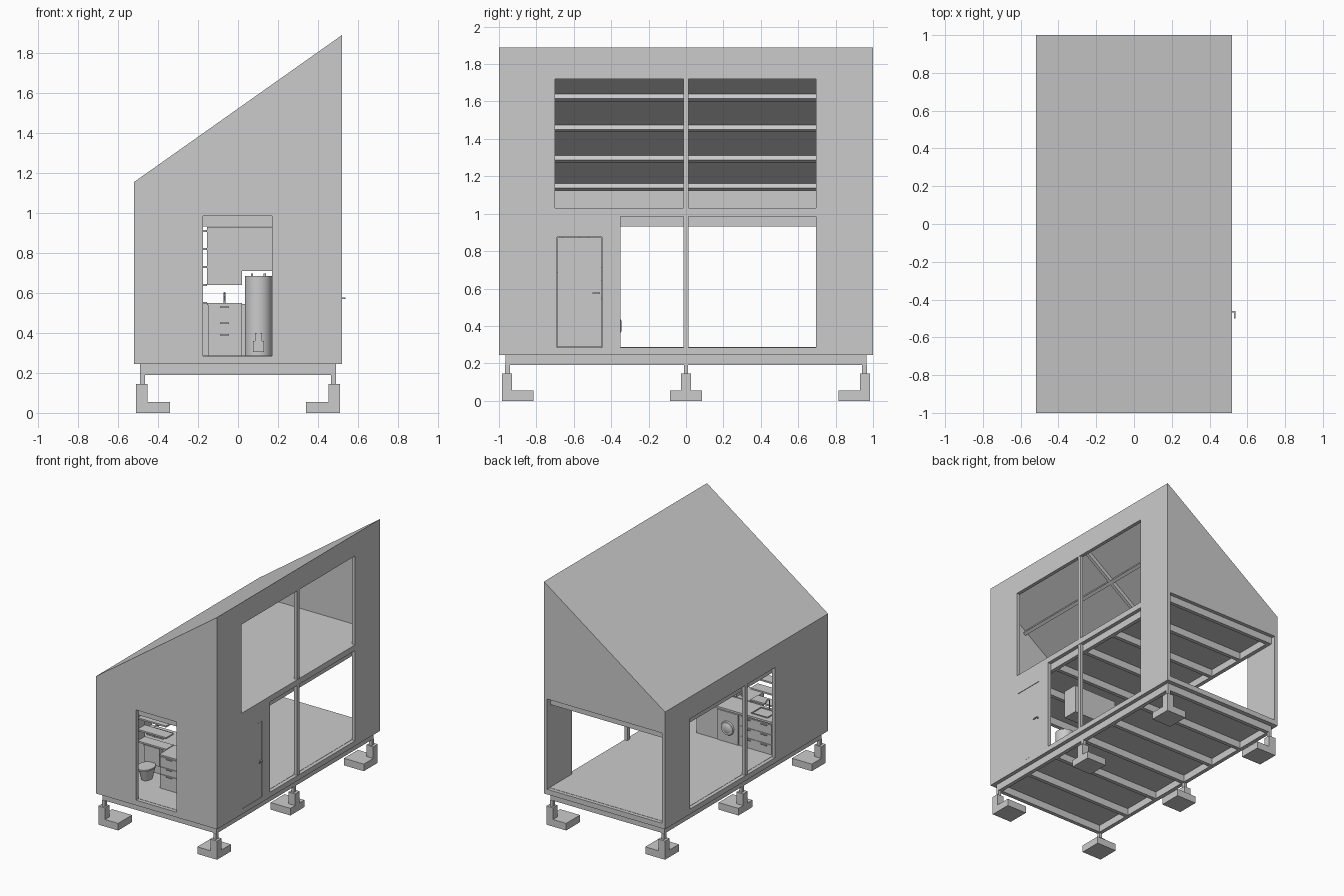
import bpy, bmesh, math
from mathutils import Matrix, Vector

if "Cube" in bpy.data.objects:
    bpy.data.objects.remove(bpy.data.objects["Cube"])


def finish(bm, name):
    bmesh.ops.recalc_face_normals(bm, faces=bm.faces)
    me = bpy.data.meshes.new(name)
    bm.to_mesh(me)
    bm.free()
    ob = bpy.data.objects.new(name, me)
    bpy.context.collection.objects.link(ob)
    return ob


def add_box(bm, x0, x1, y0, y1, z0, z1):
    c = Vector((x0 + x1, y0 + y1, z0 + z1)) / 2
    s = Matrix.Diagonal((abs(x1 - x0), abs(y1 - y0), abs(z1 - z0), 1))
    bmesh.ops.create_cube(bm, size=1, matrix=Matrix.Translation(c) @ s)


def boxes(name, *items):
    bm = bmesh.new()
    for b in items:
        add_box(bm, *b)
    return finish(bm, name)


def prism(name, profile, y0, y1):
    """Extrude an x-z profile along y."""
    bm = bmesh.new()
    f = bm.faces.new([bm.verts.new((x, y0, z)) for x, z in profile])
    r = bmesh.ops.extrude_face_region(bm, geom=[f])
    verts = [v for v in r['geom'] if isinstance(v, bmesh.types.BMVert)]
    bmesh.ops.translate(bm, verts=verts, vec=(0, y1 - y0, 0))
    return finish(bm, name)


def cone(name, loc, r1, r2, h, seg=32, scale=(1, 1), rot=None):
    """Upright (or rotated) round part whose base centre is loc."""
    bm = bmesh.new()
    bmesh.ops.create_cone(bm, cap_ends=True, segments=seg, radius1=r1, radius2=r2, depth=h)
    bmesh.ops.translate(bm, verts=bm.verts, vec=(0, 0, h / 2))
    bmesh.ops.scale(bm, verts=bm.verts, vec=(scale[0], scale[1], 1))
    if rot:
        bmesh.ops.rotate(bm, verts=bm.verts, matrix=rot)
    bmesh.ops.translate(bm, verts=bm.verts, vec=loc)
    ob = finish(bm, name)
    for p in ob.data.polygons:
        p.use_smooth = len(p.vertices) == 4
    ob.data.set_sharp_from_angle(angle=math.radians(35))
    return ob


def tube(name, pts, r):
    cu = bpy.data.curves.new(name, 'CURVE')
    cu.dimensions = '3D'
    cu.bevel_depth = r
    cu.bevel_resolution = 2
    cu.use_fill_caps = True
    sp = cu.splines.new('POLY')
    sp.points.add(len(pts) - 1)
    for p, c in zip(sp.points, pts):
        p.co = (*c, 1)
    ob = bpy.data.objects.new(name, cu)
    bpy.context.collection.objects.link(ob)
    return ob


# House shell: sloped prism, hollowed, with openings cut
T = 0.028
W = 0.52
SLOPE = 0.735 / 1.04
under = lambda x: 1.12 + SLOPE * (x + W)      # roof underside height
shell = prism("house_shell", [(-W, 0.245), (W, 0.245), (W, 1.89), (-W, 1.155)], -1, 1)
xi = W - T
cutters = [
    prism("cut_inside", [(-xi, 0.1), (xi, 0.1), (xi, under(xi)), (-xi, under(-xi))], -1 + T, 1 - T),
    boxes("cut_front_window", (-0.175, 0.17, -1.1, -0.9, 0.285, 0.985)),
    boxes("cut_back_opening", (-xi, xi, 0.9, 1.1, 0.285, 0.985)),
    boxes("cut_right_window", (0.4, 0.6, -0.35, 0.695, 0.285, 0.985)),
    boxes("cut_left_window", (-0.6, -0.4, -0.35, 0.695, 0.285, 0.985)),
    boxes("cut_upper_window", (0.4, 0.6, -0.7, 0.695, 1.03, 1.72)),
    boxes("cut_door", (0.4, 0.6, -0.69, -0.45, 0.285, 0.875)),
]
for c in cutters:
    m = shell.modifiers.new(c.name, 'BOOLEAN')
    m.operation, m.object, m.solver = 'DIFFERENCE', c, 'EXACT'
bpy.context.view_layer.update()
dg = bpy.context.evaluated_depsgraph_get()
new = bpy.data.meshes.new_from_object(shell.evaluated_get(dg))
shell.modifiers.clear()
shell.data = new
for c in cutters:
    bpy.data.objects.remove(c)


# Floors: slab over a frame of joists
def floor(name, z, bx, by):
    boxes(name + "_slab", (-xi, xi, -1 + T, 1 - T, z + 0.055, z + 0.097))
    t = 0.03
    parts = [(s * bx, s * (bx - t), -by, by, z, z + 0.055) for s in (-1, 1)]
    n = 6
    for i in range(n + 1):
        y = -by + t / 2 + (2 * by - t) * i / n
        parts.append((-bx + t, bx - t, y - t / 2, y + t / 2, z, z + 0.055))
    boxes(name + "_joists", *parts)


floor("ground_floor", 0.19, 0.49, 0.965)
floor("loft_floor", 0.932, 0.488, 0.968)

# Footings: pad, pedestal and steel stub at six points
for sx in (-1, 1):
    for sy in (-1, 0, 1):
        if sy:
            pad, ped, stub = (sy * 0.985, sy * 0.815), (sy * 0.985, sy * 0.93), (sy * 0.968, sy * 0.942)
        else:
            pad, ped, stub = (-0.085, 0.085), (-0.028, 0.028), (-0.012, 0.012)
        boxes("footing",
              (sx * 0.51, sx * 0.34, *pad, 0, 0.055),
              (sx * 0.51, sx * 0.452, *ped, 0.055, 0.145),
              (sx * 0.49, sx * 0.466, *stub, 0.145, 0.19))

# Window posts
for name, x, z0, z1 in (("right_post", 0.505, 0.285, 0.985), ("left_post", -0.505, 0.285, 0.985),
                        ("upper_post", 0.505, 1.03, 1.72)):
    boxes(name, (x - 0.013, x + 0.013, -0.013, 0.013, z0, z1))

# Door with lever handle
boxes("door", (0.495, 0.518, -0.688, -0.452, 0.287, 0.873))
boxes("door_handle", (0.518, 0.535, -0.468, -0.46, 0.57, 0.578),
      (0.53, 0.537, -0.5, -0.46, 0.57, 0.578))

# Roof purlins and central rafter hung under the roof
n = Vector((SLOPE, -1)).normalized()
d = Vector((1, SLOPE)).normalized()


def roof_bar(name, x0, length, depth, y0, y1):
    p = Vector((x0, under(x0)))
    q = [p, p + n * depth, p + n * depth - d * length, p - d * length]
    prism(name, q, y0, y1)


for x in (-0.46, -0.25, -0.018, 0.215, 0.46):
    roof_bar("roof_purlin", x, 0.025, 0.03, -1 + T, 1 - T)
roof_bar("roof_rafter", 0.47, 1.16, 0.03, -0.0125, 0.0125)

# Kitchen run facing the living room
yk = -0.37
boxes("kitchen_cabinets", (-0.488, 0.17, -0.55, yk, 0.285, 0.53))
boxes("kitchen_worktop", (-0.488, 0.175, -0.555, yk + 0.008, 0.53, 0.545))
for i in range(3):
    z = 0.295 + i * 0.078
    for x in (-0.48, -0.34):
        boxes("kitchen_drawer", (x, x + 0.13, yk, yk + 0.006, z, z + 0.07),
              (x + 0.04, x + 0.09, yk + 0.006, yk + 0.014, z + 0.055, z + 0.061))
fwd = Matrix.Rotation(-math.pi / 2, 3, 'X')
boxes("washing_machine", (-0.195, -0.015, yk, yk + 0.01, 0.29, 0.525))
cone("washer_door", (-0.105, yk + 0.01, 0.4), 0.055, 0.05, 0.01, rot=fwd)
cone("washer_glass", (-0.105, yk + 0.02, 0.4), 0.036, 0.025, 0.006, rot=fwd)
boxes("kitchen_sink", (-0.42, -0.28, -0.52, -0.515, 0.545, 0.552), (-0.42, -0.28, -0.405, -0.4, 0.545, 0.552),
      (-0.42, -0.415, -0.515, -0.405, 0.545, 0.552), (-0.285, -0.28, -0.515, -0.405, 0.545, 0.552))
tube("kitchen_tap", [(-0.35, -0.525, 0.545), (-0.35, -0.525, 0.62), (-0.35, -0.5, 0.632), (-0.35, -0.47, 0.615)], 0.005)
boxes("upper_cabinet", (-0.155, 0.019, -0.52, -0.4, 0.64, 0.93))
boxes("end_cabinet", (0.021, 0.22, -0.52, -0.4, 0.71, 0.93))

# Bathroom vanity with drawers, basin and tap
yv = -0.74
boxes("vanity", (-0.15, 0.018, yv, -0.555, 0.285, 0.54))
boxes("vanity_top", (-0.155, 0.02, yv - 0.006, -0.555, 0.54, 0.55))
for z0, z1 in ((0.29, 0.398), (0.404, 0.455), (0.461, 0.535)):
    boxes("vanity_drawer", (-0.146, 0.014, yv - 0.006, yv, z0, z1),
          (-0.09, -0.045, yv - 0.014, yv - 0.006, z1 - 0.01, z1 - 0.003))
tube("vanity_tap", [(-0.067, -0.59, 0.55), (-0.067, -0.59, 0.6), (-0.067, -0.635, 0.59)], 0.005)

# Wall shelves above the toilet
for z in (0.55, 0.64, 0.73, 0.82, 0.91):
    boxes("shelf", (-0.4, -0.155, -0.66, -0.57, z - 0.006, z + 0.006))
boxes("shelf_side", (-0.41, -0.4, -0.66, -0.57, 0.54, 0.92))

# Toilet
cone("toilet_base", (-0.32, -0.66, 0.285), 0.035, 0.055, 0.09, scale=(1, 1.35))
cone("toilet_seat", (-0.32, -0.67, 0.375), 0.06, 0.06, 0.012, scale=(1, 1.35))
boxes("toilet_tank", (-0.385, -0.255, -0.6, -0.557, 0.37, 0.5), (-0.39, -0.25, -0.605, -0.555, 0.5, 0.51))

# Water heater with control box and pipes
cone("water_heater", (0.102, -0.66, 0.285), 0.068, 0.068, 0.4, seg=48)
boxes("heater_control", (0.075, 0.13, -0.738, -0.715, 0.305, 0.36), (0.085, 0.12, -0.735, -0.715, 0.36, 0.4))
for x in (0.07, 0.134):
    cone("heater_pipe", (x, -0.66, 0.685), 0.006, 0.006, 0.012, seg=12)
